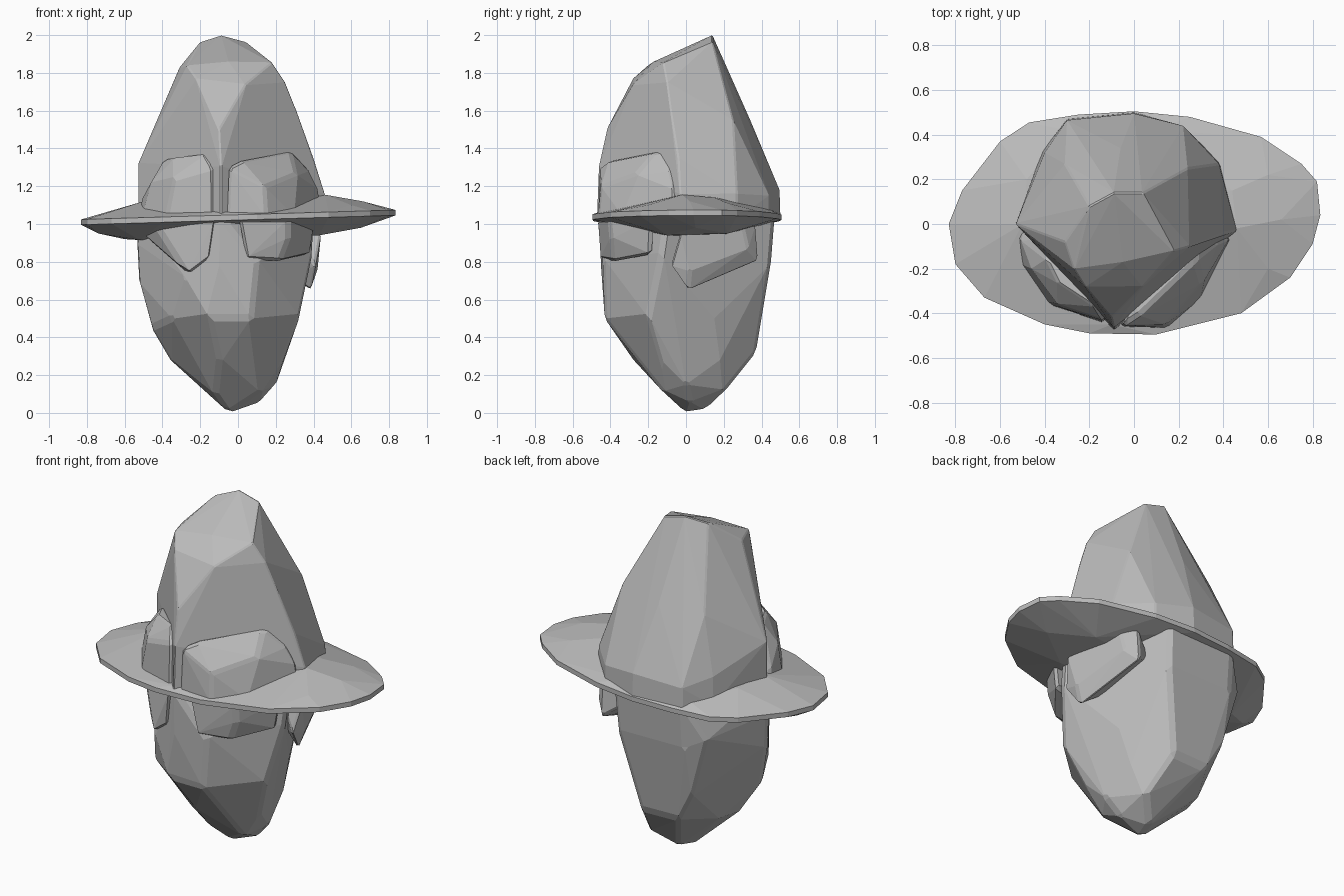
import bpy, bmesh, math

grey = bpy.data.materials.new("plain_grey")
grey.diffuse_color = (0.5, 0.5, 0.5, 1)


def carve(name, points, bevel=0.02):
    """Chiselled solid: convex hull of a few corner points, flat faces, small chamfer."""
    bm = bmesh.new()
    for p in points:
        bm.verts.new(p)
    res = bmesh.ops.convex_hull(bm, input=bm.verts[:])
    junk = [g for g in res["geom_interior"] + res["geom_unused"]
            if isinstance(g, bmesh.types.BMVert) and g.is_valid]
    bmesh.ops.delete(bm, geom=list(set(junk)), context='VERTS')
    bmesh.ops.dissolve_limit(bm, angle_limit=math.radians(3),
                             verts=bm.verts[:], edges=bm.edges[:])
    bmesh.ops.recalc_face_normals(bm, faces=bm.faces[:])
    mesh = bpy.data.meshes.new(name)
    bm.to_mesh(mesh)
    bm.free()
    mesh.materials.append(grey)
    ob = bpy.data.objects.new(name, mesh)
    bpy.context.collection.objects.link(ob)
    if bevel:
        mod = ob.modifiers.new("chamfer", 'BEVEL')
        mod.width = bevel
        mod.segments = 1
        mod.limit_method = 'ANGLE'
        mod.angle_limit = math.radians(25)
    return ob


# Head: slanted right side, tapering to an off-centre chin
carve("head", [
    (-0.05, 0, 0.0), (-0.02, 0.1, 0.015), (0.12, -0.12, 0.11), (0.12, 0.02, 0.06),
    (0.2, 0.0, 0.15), (0.09, 0.21, 0.12), (-0.12, -0.1, 0.1),
    (-0.36, 0, 0.28), (-0.1, -0.28, 0.28), (0.1, -0.26, 0.28), (0.24, -0.13, 0.28),
    (0.17, 0.18, 0.28), (0.03, 0.37, 0.32), (-0.2, 0.36, 0.32), (-0.32, 0.15, 0.28),
    (-0.46, -0.05, 0.45), (-0.35, -0.27, 0.5), (-0.15, -0.43, 0.5), (0.07, -0.43, 0.5),
    (0.33, -0.2, 0.52), (0.23, 0.15, 0.5), (0.06, 0.405, 0.5), (-0.3, 0.38, 0.5),
    (-0.53, 0, 0.7), (-0.28, -0.38, 0.72), (-0.1, -0.45, 0.78), (0.1, -0.44, 0.8),
    (0.4, -0.13, 0.85), (0.13, 0.45, 0.8), (-0.3, 0.44, 0.8), (-0.4, 0.39, 0.85),
    (-0.54, 0, 0.9), (-0.53, 0, 1.05), (-0.1, -0.46, 1.05), (0.41, -0.1, 1.05),
    (0.14, 0.47, 1.05), (-0.3, 0.46, 1.05)])

# Brows under the brim
carve("left_brow", [
    (-0.51, -0.1, 0.94), (-0.27, -0.41, 0.73), (-0.15, -0.45, 0.82), (-0.12, -0.47, 1.03),
    (-0.46, -0.24, 1.03), (-0.2, -0.2, 0.8), (-0.2, -0.2, 1.03)])
carve("right_brow", [
    (0.04, -0.455, 0.81), (0.22, -0.39, 0.8), (0.39, -0.18, 0.84), (0.0, -0.47, 1.03),
    (0.27, -0.4, 0.93), (0.27, -0.41, 1.03), (0.42, -0.17, 1.03), (0.1, -0.2, 0.85), (0.1, -0.2, 1.03)])

# Ear on the right side
carve("right_ear", [
    (0.41, -0.08, 0.78), (0.385, 0.01, 0.65), (0.28, 0.385, 0.81), (0.28, 0.37, 1.0),
    (0.44, -0.03, 0.95), (0.42, 0.02, 0.75), (0.34, 0.33, 0.87), (0.35, 0.3, 1.0),
    (0.25, 0.0, 1.0), (0.15, 0.3, 0.9), (0.28, 0.05, 0.72)], 0.012)

# Hat brim: tilted oval rim, swelling towards the middle
rim = [(0, 0.505), (-0.25, 0.49), (-0.47, 0.455), (-0.6, 0.37), (-0.77, 0.15), (-0.83, 0),
       (-0.8, -0.18), (-0.67, -0.33), (-0.4, -0.45), (-0.2, -0.49), (0.1, -0.495), (0.48, -0.4),
       (0.7, -0.24), (0.8, -0.09), (0.835, 0.04), (0.82, 0.19), (0.75, 0.27), (0.57, 0.39), (0.25, 0.48)]
pts = [(x, y, 1.035 + 0.03 * x + s) for x, y in rim for s in (-0.014, 0.014)]
pts += [(0.46, -0.02, 1.155), (0.44, 0.15, 1.14), (-0.5, 0.0, 1.12), (-0.48, 0.2, 1.11),
        (0.66, 0.02, 1.12), (0.6, -0.2, 1.1), (0.6, 0.22, 1.11), (-0.69, 0, 1.06),
        (0.1, 0.42, 1.09), (-0.3, 0.42, 1.08), (-0.1, -0.45, 1.065),
        (-0.6, 0.1, 0.92), (-0.52, -0.05, 0.915), (-0.45, 0.15, 0.93), (-0.74, 0.02, 0.95),
        (0.43, -0.1, 0.94), (0.45, 0.22, 0.95), (0.65, 0.05, 0.98)]
carve("hat_brim", pts, 0)

# Hat crown: front ridge, sloping top, flat back plane
carve("hat_crown", [
    (-0.53, 0, 1.03), (-0.53, 0, 1.32), (-0.09, -0.475, 1.03), (-0.09, -0.465, 1.3),
    (-0.1, -0.42, 1.5), (0.46, -0.03, 1.03), (0.46, -0.03, 1.16), (0.4, -0.04, 1.35),
    (0.31, -0.08, 1.6), (0.25, -0.1, 1.75), (0.39, 0.27, 1.03), (0.38, 0.27, 1.16),
    (0.22, 0.44, 1.03), (0.22, 0.44, 1.15), (0, 0.5, 1.03), (0, 0.495, 1.18),
    (-0.3, 0.47, 1.03), (-0.3, 0.465, 1.16), (-0.41, 0.33, 1.03), (-0.4, 0.32, 1.2),
    (0.24, 0.25, 1.55), (-0.31, 0.27, 1.52), (-0.06, 0.34, 1.55),
    (-0.09, 0.14, 2.0), (0.04, 0.14, 1.965), (0.18, -0.12, 1.855), (-0.2, 0.08, 1.965),
    (-0.31, -0.08, 1.83), (-0.27, -0.2, 1.84), (-0.22, -0.28, 1.77), (0.04, -0.28, 1.74),
    (-0.05, -0.17, 1.86)], 0.012)

# Blocks either side of the crown's front ridge
carve("left_crown_block", [
    (-0.53, -0.02, 1.03), (-0.51, -0.18, 1.03), (-0.38, -0.36, 1.03), (-0.13, -0.445, 1.03),
    (-0.51, -0.06, 1.13), (-0.46, -0.2, 1.22), (-0.34, -0.37, 1.24), (-0.13, -0.435, 1.3),
    (-0.39, -0.16, 1.34), (-0.34, -0.26, 1.35), (-0.17, -0.37, 1.37),
    (-0.38, -0.05, 1.3), (-0.14, -0.32, 1.35), (-0.14, -0.3, 1.03)], 0.015)
carve("right_crown_block", [
    (0.45, -0.05, 1.03), (0.3, -0.34, 1.03), (0.15, -0.465, 1.03), (-0.06, -0.46, 1.03),
    (0.43, -0.06, 1.18), (0.14, -0.45, 1.2), (-0.05, -0.455, 1.3), (0.02, -0.41, 1.335),
    (0.31, -0.26, 1.27), (0.28, -0.16, 1.385), (0.38, -0.08, 1.28),
    (0.28, -0.05, 1.37), (0.0, -0.3, 1.32), (0.0, -0.3, 1.03)], 0.015)
